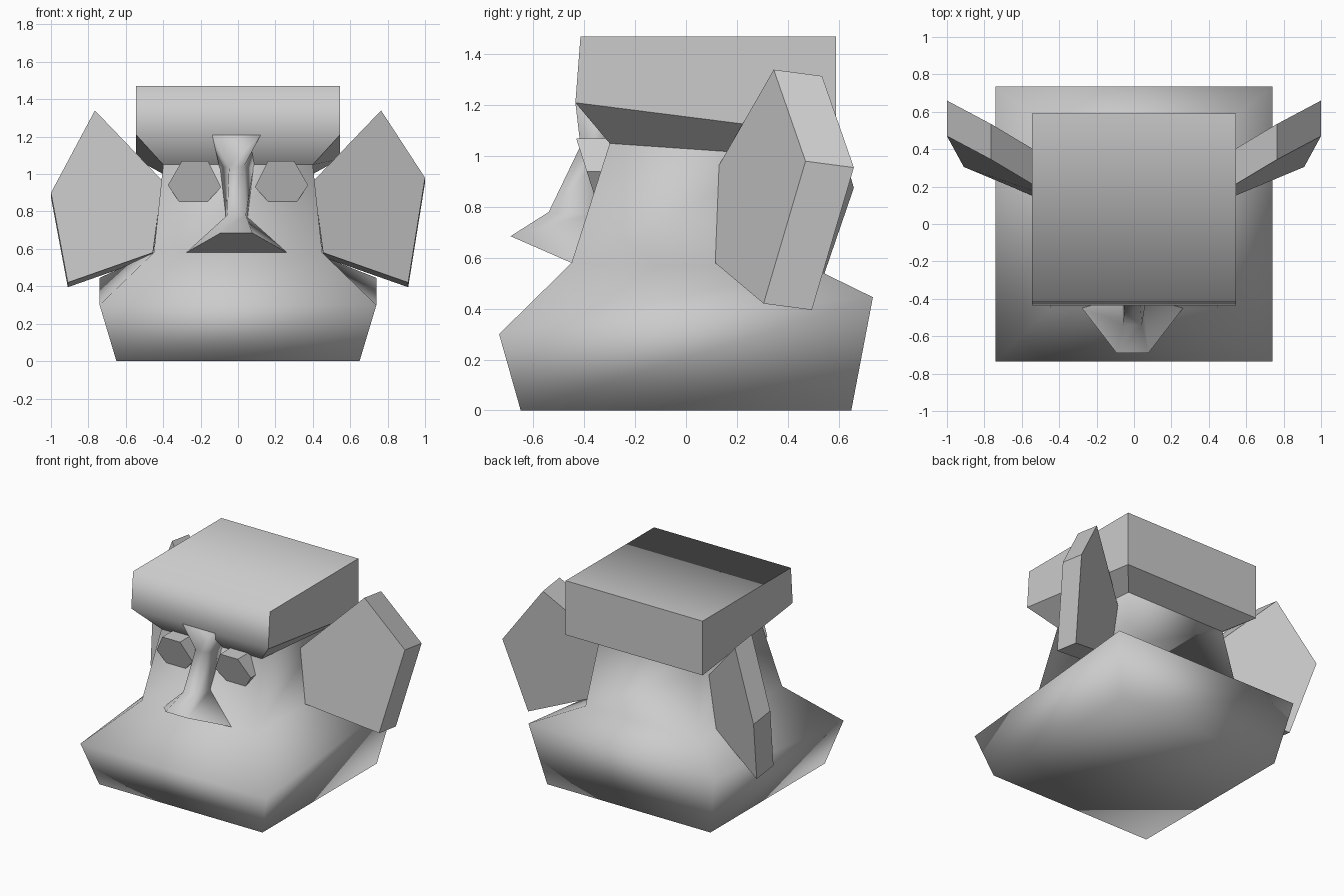
import bpy
import bmesh

cube = bpy.data.objects.get("Cube")
if cube:
    bpy.data.objects.remove(cube, do_unlink=True)

GREY = (0.6, 0.6, 0.6, 1.0)
stone = bpy.data.materials.new("plain grey")
stone.use_nodes = True
stone.diffuse_color = GREY
stone.node_tree.nodes["Principled BSDF"].inputs["Base Color"].default_value = GREY


def loft(name, rings, smooth=True, sharp_rule=None):
    """Skin a closed solid through rings that have equal point counts."""
    bm = bmesh.new()
    loops = [[bm.verts.new(p) for p in ring] for ring in rings]
    count = len(loops[0])
    for low, high in zip(loops, loops[1:]):
        for i in range(count):
            j = (i + 1) % count
            bm.faces.new((low[i], low[j], high[j], high[i]))
    bm.faces.new(loops[0][::-1])
    bm.faces.new(loops[-1])
    bmesh.ops.recalc_face_normals(bm, faces=bm.faces[:])
    for face in bm.faces:
        face.smooth = smooth
    if sharp_rule:
        for edge in bm.edges:
            edge.smooth = not sharp_rule(*[v.co for v in edge.verts])
    mesh = bpy.data.meshes.new(name)
    bm.to_mesh(mesh)
    bm.free()
    mesh.materials.append(stone)
    obj = bpy.data.objects.new(name, mesh)
    bpy.context.collection.objects.link(obj)
    return obj


def tilted_square(half_x, front_y, front_z, back_y, back_z):
    return [(-half_x, front_y, front_z), (half_x, front_y, front_z),
            (half_x, back_y, back_z), (-half_x, back_y, back_z)]


def shift(points, dx, dy, dz):
    return [(x + dx, y + dy, z + dz) for x, y, z in points]


# Head: broad jaw, narrow face and overhanging flat cap
def cap_edge(a, b):
    if min(a.z, b.z) < 0.95:
        return False
    front_roll = a.y < -0.35 and b.y < -0.35 and abs(a.z - b.z) < 0.01
    return not front_roll


loft("head", [
    tilted_square(0.65, -0.65, 0.0, 0.65, 0.0),
    tilted_square(0.74, -0.735, 0.30, 0.735, 0.445),
    tilted_square(0.45, -0.45, 0.58, 0.50, 0.56),
    tilted_square(0.40, -0.30, 1.05, 0.42, 1.0),
    tilted_square(0.545, -0.435, 1.21, 0.59, 1.08),
    tilted_square(0.545, -0.415, 1.47, 0.59, 1.47),
], sharp_rule=cap_edge)


# Nose: flared bridge running down to a wide wedge
def nose_ring(front_half, front_y, back_half, back_y, front_z, back_z):
    c = -0.008
    return [(c - front_half, front_y, front_z), (c + front_half, front_y, front_z),
            (c + back_half, back_y, back_z), (c - back_half, back_y, back_z)]


nose = loft("nose", [
    nose_ring(0.085, -0.69, 0.27, -0.45, 0.685, 0.58),
    nose_ring(0.05, -0.54, 0.06, -0.38, 0.78, 0.77),
    nose_ring(0.04, -0.415, 0.09, -0.30, 1.04, 1.03),
    nose_ring(0.13, -0.435, 0.13, -0.30, 1.21, 1.21),
])
for poly in nose.data.polygons:
    if poly.normal.z < -0.3 and poly.center.z < 0.7:
        poly.use_smooth = False

# Eyes and ears, one of each per side
eye_outline = [(0.09, 0.93), (0.16, 1.07), (0.30, 1.07),
               (0.375, 0.94), (0.31, 0.845), (0.165, 0.85)]
for side, label, outer_z in ((1, "left", 0.98), (-1, "right", 0.90)):
    eye = [(side * x, -0.36 - 0.32 * (z - 0.845), z) for x, z in eye_outline]
    eye_back = [(x, -0.27, z) for x, y, z in eye]
    loft(label + "_eye", [eye, eye_back], smooth=False)

    ear = [(side * 0.405, 0.13, 0.965), (side * 0.765, 0.345, 1.34),
           (side * 1.0, 0.47, outer_z), (side * 0.91, 0.305, 0.42),
           (side * 0.455, 0.115, 0.56 + 0.02)]
    loft(label + "_ear", [ear, shift(ear, 0, 0.19, -0.025)], smooth=False)
